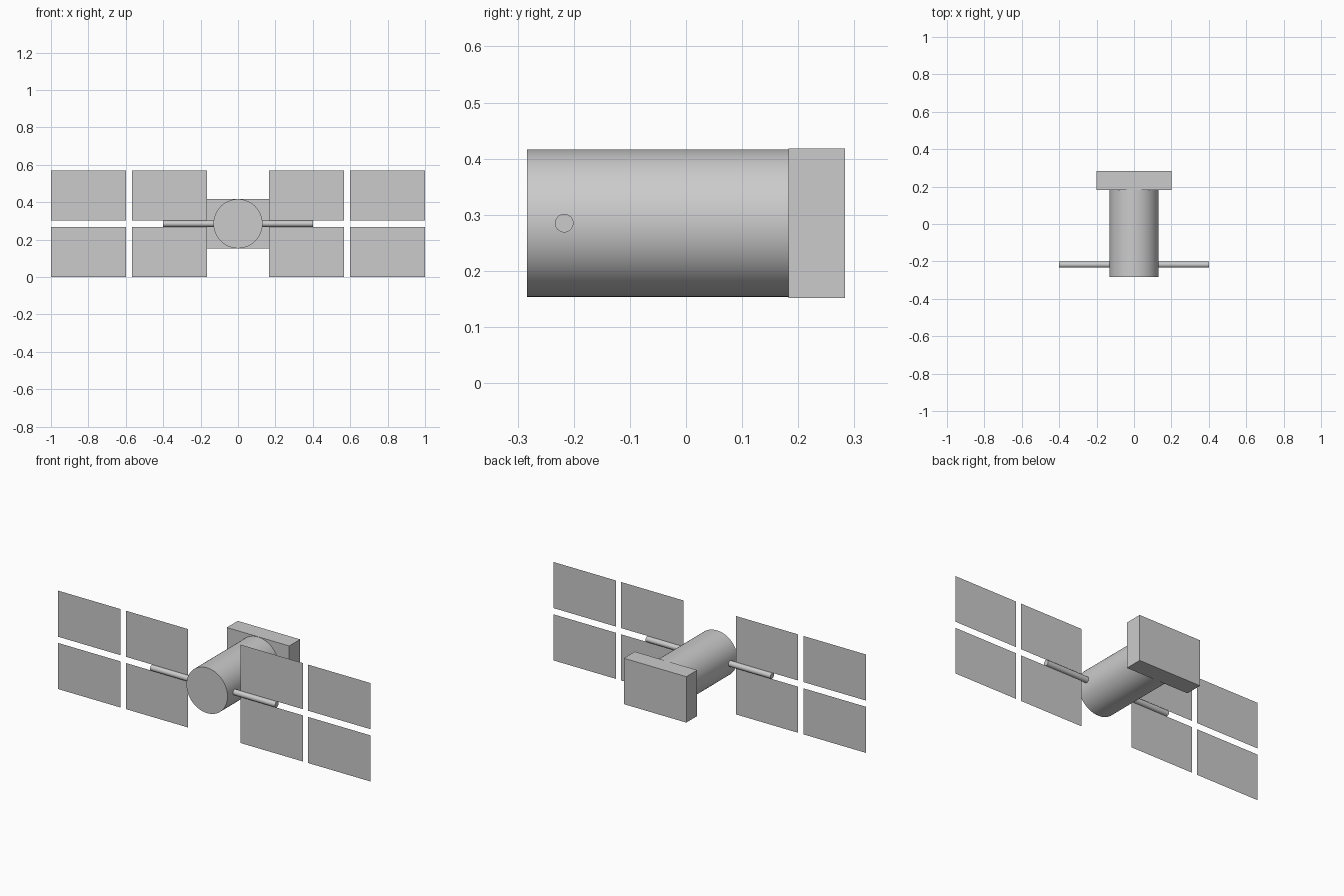
import bpy
import math

cube = bpy.data.objects.get("Cube")
if cube:
    bpy.data.objects.remove(cube, do_unlink=True)

grey = bpy.data.materials.new("light_grey")
grey.use_nodes = True
colour = (0.6, 0.6, 0.6, 1)
grey.diffuse_color = colour
grey.node_tree.nodes["Principled BSDF"].inputs["Base Color"].default_value = colour

MID_Z = 0.285    # height of the body axis
ARM_Y = -0.217   # depth of the arm and the panels


def finish(name, scale=None):
    obj = bpy.context.object
    obj.name = name
    if scale:
        obj.scale = scale
    bpy.ops.object.transform_apply(location=False, rotation=True, scale=True)
    obj.data.materials.append(grey)
    return obj


def cylinder(name, radius, length, location, rotation, sides):
    bpy.ops.mesh.primitive_cylinder_add(vertices=sides, radius=radius, depth=length,
                                        location=location, rotation=rotation)
    finish(name)
    bpy.ops.object.shade_smooth_by_angle(angle=math.radians(30))


# Round body, running front to back
cylinder("body", 0.1315, 0.467, (0, -0.05, MID_Z), (math.pi / 2, 0, 0), 64)

# Arm through the body, carrying the panels
cylinder("panel_arm", 0.0165, 0.8, (0, ARM_Y, MID_Z), (0, math.pi / 2, 0), 32)

# Block at the back
bpy.ops.mesh.primitive_cube_add(size=1, location=(0, 0.233, MID_Z))
finish("rear_block", (0.4, 0.1, 0.266))

# Paper-thin panels, two by two on each side
for side, side_name in ((-1, "right"), (1, "left")):
    for x, x_name in ((0.367, "inner"), (0.8, "outer")):
        for up, z_name in ((-1, "lower"), (1, "upper")):
            bpy.ops.mesh.primitive_plane_add(
                size=1, location=(side * x, ARM_Y, MID_Z + up * 0.1515),
                rotation=(math.pi / 2, 0, 0))
            finish(f"{side_name}_{x_name}_{z_name}_panel", (0.4, 0.267, 1))
